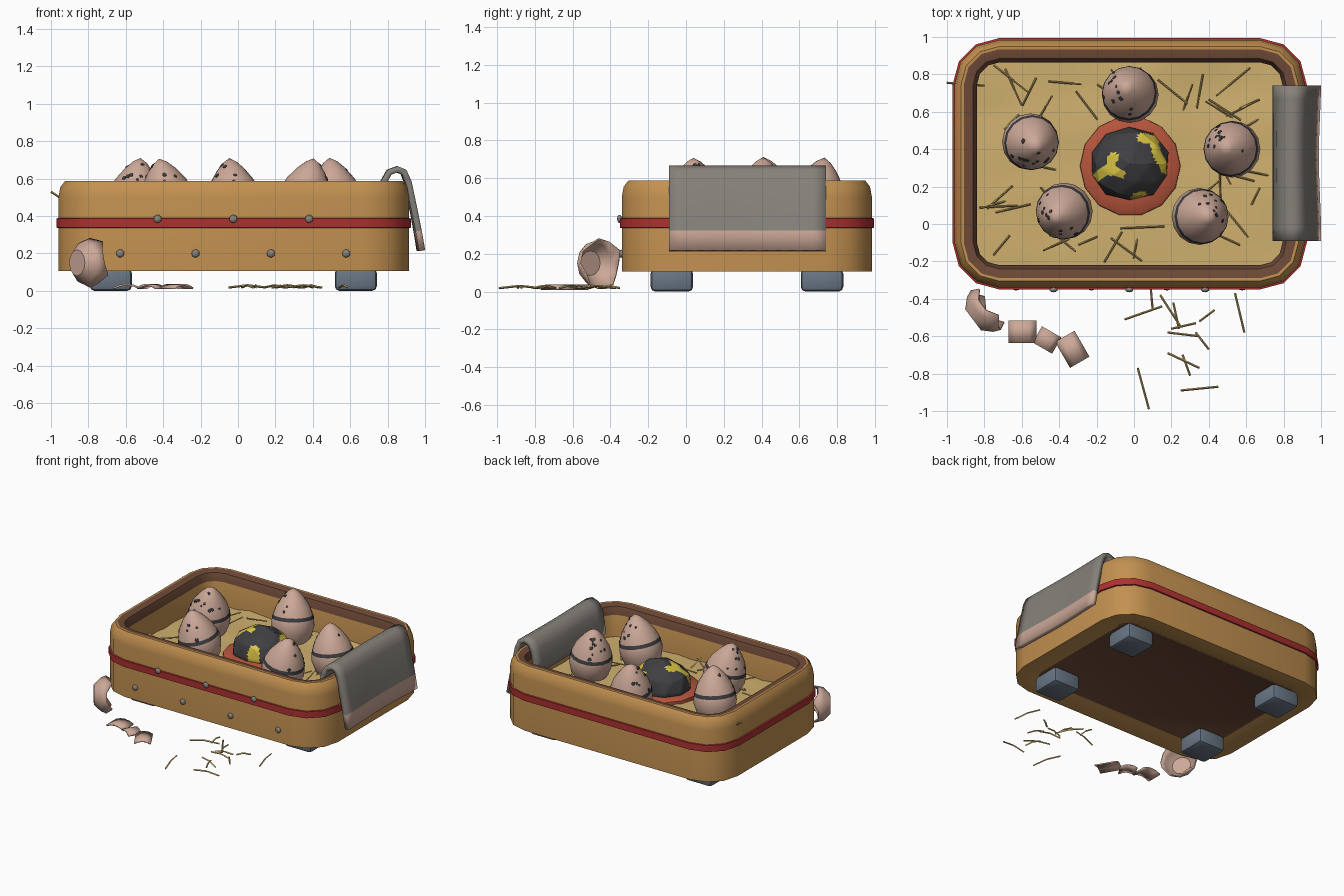
import bpy, bmesh, math, random
from mathutils import Vector, Matrix

random.seed(7)
if "Cube" in bpy.data.objects:
    bpy.data.objects.remove(bpy.data.objects["Cube"])


def material(name, *rgb):
    mat = bpy.data.materials.new(name)
    mat.use_nodes = True
    mat.diffuse_color = (*rgb, 1)
    mat.node_tree.nodes["Principled BSDF"].inputs["Base Color"].default_value = (*rgb, 1)
    return mat


wood = material("tan wood", .54, .28, .08)
red = material("red band", .42, .03, .03)
brown = material("brown rim", .16, .07, .04)
straw = material("straw", .63, .44, .16)
shell = material("pale pink shell", .60, .39, .31)
dark = material("charcoal", .05, .05, .056)
yellow = material("yellow patch", .72, .57, .06)
clay = material("terracotta", .47, .09, .045)
grey = material("grey cloth", .24, .22, .195)
slate = material("slate blue", .14, .18, .23)


def finish(name, bm, mats, angle=None):
    bmesh.ops.recalc_face_normals(bm, faces=bm.faces)
    mesh = bpy.data.meshes.new(name)
    bm.to_mesh(mesh)
    bm.free()
    obj = bpy.data.objects.new(name, mesh)
    bpy.context.collection.objects.link(obj)
    for m in mats:
        mesh.materials.append(m)
    if angle:
        bpy.ops.object.select_all(action='DESELECT')
        obj.select_set(True)
        bpy.context.view_layer.objects.active = obj
        bpy.ops.object.shade_smooth_by_angle(angle=math.radians(angle))
    return obj


def bridge(bm, a, b, index=0):
    for i in range(len(a)):
        j = (i + 1) % len(a)
        bm.faces.new((a[i], a[j], b[j], b[i])).material_index = index


def rounded_loop(bm, inset, z, steps=3):
    hx, hy, r = .937 - inset, .662 - inset, max(.24 - inset, .06)
    loop = []
    for quarter, (sx, sy) in enumerate([(1, 1), (-1, 1), (-1, -1), (1, -1)]):
        for k in range(steps + 1):
            a = (quarter + k / steps) * math.pi / 2
            loop.append(bm.verts.new((-.023 + sx * (hx - r) + r * math.cos(a),
                                      .322 + sy * (hy - r) + r * math.sin(a), z)))
    return loop


def lathe(bm, profile, sides, indices=None):
    rings = [[bm.verts.new((r * math.cos(t), r * math.sin(t), z))
              for t in (math.tau * i / sides for i in range(sides))] for r, z in profile]
    for k in range(len(rings) - 1):
        bridge(bm, rings[k], rings[k + 1], indices[k] if indices else 0)
    return rings


def stick(bm, a, b, radius=.006):
    a, b = Vector(a), Vector(b)
    turn = (b - a).to_track_quat('Z', 'Y').to_matrix().to_4x4()
    bmesh.ops.create_cone(bm, cap_ends=True, segments=4, radius1=radius, radius2=radius,
                          depth=(b - a).length, matrix=Matrix.Translation((a + b) / 2) @ turn)


# Wooden crate: one section swept round a rounded rectangle
bm = bmesh.new()
section = [(.16, .12, 0), (.13, .105, 0), (0, .105, 0), (0, .50, 0), (.01, .555, 0), (.035, .587, 0),
           (.05, .587, 1), (.10, .577, 1), (.12, .52, 0), (.12, .28, 0)]
loops = [rounded_loop(bm, inset, z) for inset, z, _ in section]
for k in range(len(loops) - 1):
    bridge(bm, loops[k], loops[k + 1], section[k][2])
bm.faces.new(loops[0]).material_index = 1
finish("crate", bm, [wood, brown], 35)

# Red band round the crate
bm = bmesh.new()
loops = [rounded_loop(bm, *p) for p in [(.005, .335), (-.01, .338), (-.01, .387), (.005, .39)]]
for k in range(3):
    bridge(bm, loops[k], loops[k + 1])
finish("red_band", bm, [red], 35)

# Front studs, on the band and below it
bm = bmesh.new()
studs = [(-.43 + .405 * i, .385, -.352) for i in range(3)] + [(-.63 + .403 * i, .2, -.342) for i in range(4)]
for x, z, y in studs:
    bmesh.ops.create_icosphere(bm, subdivisions=2, radius=.022,
                               matrix=Matrix.Translation((x, y, z)) @ Matrix.Diagonal((1, .6, 1, 1)))
finish("studs", bm, [grey], 50)

# Feet
for side, x in (("right", -.68), ("left", .63)):
    for end, y in (("front", -.075), ("back", .72)):
        bm = bmesh.new()
        bmesh.ops.create_cube(bm, matrix=Matrix.Translation((x, y, .06)) @ Matrix.Diagonal((.225, .225, .12, 1)))
        bmesh.ops.bevel(bm, geom=bm.edges[:], offset=.025, segments=2, affect='EDGES', profile=.5)
        finish(f"{end}_{side}_foot", bm, [slate], 30)

# Uneven straw bed
bm = bmesh.new()
bmesh.ops.create_grid(bm, x_segments=14, y_segments=10, size=1,
                      matrix=Matrix.Translation((-.025, .32, .35)) @ Matrix.Diagonal((.83, .555, 1, 1)))
for v in bm.verts:
    v.co.z += random.uniform(-.012, .012)
finish("straw_bed", bm, [straw], 60)

# Loose stalks in the crate, kept clear of the middle
bm = bmesh.new()
while len(bm.faces) < 55 * 6:
    x, y = random.uniform(-.75, .70), random.uniform(-.14, .79)
    if math.hypot((x + .02) / 1.4, y - .32) < .32:
        continue
    t, half = random.uniform(0, math.pi), random.uniform(.05, .12)
    dx, dy, lift = half * math.cos(t), half * math.sin(t), random.uniform(-.03, .03)
    stick(bm, (x - dx, y - dy, .37 - lift), (x + dx, y + dy, .37 + lift), .005)
stick(bm, (-1, .755, .53), (-.8, .74, .4))
finish("crate_stalks", bm, [straw])

# Stalks spilled on the ground
bm = bmesh.new()
spilled = [(-.05, -.51, .15, -.44), (.09, -.35, .10, -.46), (.14, -.38, .25, -.55), (.21, -.42, .24, -.56),
           (.2, -.56, .33, -.53), (.35, -.52, .43, -.46), (.18, -.58, .35, -.6), (.33, -.58, .4, -.67),
           (.18, -.69, .35, -.77), (.26, -.7, .3, -.81), (.25, -.89, .45, -.87), (.02, -.77, .08, -.99),
           (.54, -.37, .59, -.58)]
for x1, y1, x2, y2 in spilled:
    middle = ((x1 + x2) / 2, (y1 + y2) / 2, .03)
    stick(bm, (x1, y1, .018), middle)
    stick(bm, middle, (x2, y2, .018))
finish("spilled_stalks", bm, [straw])

# Speckled eggs: centre and lean of the tip
egg_profile = [(.001, -.16), (.08, -.145), (.13, -.08), (.152, 0), (.148, .052), (.14, .077),
               (.119, .135), (.075, .2), (.038, .24), (.001, .264)]
eggs = [(-.555, .44, .04, -.03), (-.37, .07, -.06, -.04), (-.02, .69, -.03, .05),
        (.35, .04, .065, 0), (.525, .40, -.04, .01)]
for number, (x, y, lean_x, lean_y) in enumerate(eggs):
    bm = bmesh.new()
    lathe(bm, egg_profile, 16, [0, 0, 0, 0, 1, 0, 0, 0, 0])
    bmesh.ops.remove_doubles(bm, verts=bm.verts, dist=.003)
    focus = random.uniform(0, math.tau)
    for _ in range(12):
        k = random.choice((5, 6, 6, 7))
        (r1, z1), (r2, z2) = egg_profile[k], egg_profile[k + 1]
        f, t = random.uniform(.1, .9), focus + random.gauss(0, 1)
        r, z = r1 + (r2 - r1) * f, z1 + (z2 - z1) * f
        normal = Vector(((z2 - z1) * math.cos(t), (z2 - z1) * math.sin(t), r1 - r2))
        place = Matrix.Translation((r * math.cos(t), r * math.sin(t), z))
        place = place @ normal.to_track_quat('Z', 'Y').to_matrix().to_4x4()
        spot = bmesh.ops.create_icosphere(bm, subdivisions=1, radius=random.uniform(.009, .015),
                                          matrix=place @ Matrix.Diagonal((1, 1, .35, 1)))
        for v in spot["verts"]:
            for face in v.link_faces:
                face.material_index = 1
    egg = finish(f"speckled_egg_{number + 1}", bm, [shell, dark], 40)
    egg.location = (x, y, .45)
    egg.rotation_mode = 'QUATERNION'
    egg.rotation_quaternion = Vector((0, 0, 1)).rotation_difference(Vector((lean_x, lean_y, .3)))

# Terracotta ring under the dark egg
bm = bmesh.new()
lathe(bm, [(.27, .33), (.268, .37), (.255, .38), (.17, .385), (.15, .34)], 14)
finish("nest_ring", bm, [clay], 40).location = (-.02, .31, 0)

# Dark faceted egg with yellow patches along short strokes (two ends, lowest height)
bm = bmesh.new()
bmesh.ops.create_icosphere(bm, subdivisions=2, radius=1)
for v in bm.verts:
    v.co *= random.uniform(.95, 1.04)
bmesh.ops.subdivide_edges(bm, edges=bm.edges[:], cuts=5, use_grid_fill=True)
bmesh.ops.transform(bm, verts=bm.verts, matrix=Matrix.Translation((-.025, .32, .40)) @ Matrix.Diagonal((.215, .2, .18, 1)))
strokes = [(-.21, .24, -.14, .29), (-.14, .29, -.11, .36), (-.14, .29, -.07, .27),
           (.04, .46, .12, .45), (.1, .45, .12, .38), (.12, .38, .17, .29), (.01, .14, .05, .15)]
for face in bm.faces:
    c = face.calc_center_median()
    for x1, y1, x2, y2 in strokes:
        a, d = Vector((x1, y1)), Vector((x2 - x1, y2 - y1))
        f = min(1, max(0, (c.xy - a).dot(d) / d.length_squared))
        if c.z > .38 and (c.xy - a - d * f).length < .025:
            face.material_index = 1
finish("dark_egg", bm, [dark, yellow], 25)

# Cloth draped over the left wall, with a pale hem
bm = bmesh.new()
drape = [(.758, .42), (.764, .5), (.78, .585), (.808, .635), (.85, .65), (.885, .635),
         (.908, .58), (.945, .4), (.96, .32), (.978, .215)]
rows = []
for j in range(13):
    y, wave = -.09 + .83 * j / 12, .007 * math.cos(math.tau * j / 13)
    rows.append([bm.verts.new((x + wave * k / len(drape), y, z)) for k, (x, z) in enumerate(drape)])
for j in range(12):
    for k in range(len(drape) - 1):
        face = bm.faces.new((rows[j][k], rows[j][k + 1], rows[j + 1][k + 1], rows[j + 1][k]))
        face.material_index = 1 if k == len(drape) - 2 else 0
cloth = finish("draped_cloth", bm, [grey, shell], 50)
thick = cloth.modifiers.new("thickness", 'SOLIDIFY')
thick.thickness, thick.offset = .034, 0

# Broken half shell with a jagged rim
bm = bmesh.new()
rings = lathe(bm, [(.068, -.09), (.112, -.045), (.128, 0)], 12)
bm.faces.new(rings[0])
for i, v in enumerate(rings[-1]):
    v.co.z += .03 if i % 3 == 1 else -.008
half = finish("broken_shell", bm, [shell], 35)
half.location = (-.785, -.455, .15)
half.rotation_euler = Vector((.8, .6, 0)).to_track_quat('Z', 'Y').to_euler()
thick = half.modifiers.new("thickness", 'SOLIDIFY')
thick.thickness, thick.offset = .01, 0

# Arched shell shards
for number, (x, y, sx, sy, turn) in enumerate([(-.595, -.575, .15, .12, 0), (-.465, -.62, .12, .10, -30),
                                               (-.33, -.67, .12, .16, 30)]):
    bm = bmesh.new()
    bmesh.ops.create_grid(bm, x_segments=4, y_segments=1, size=.5, matrix=Matrix.Diagonal((sx, sy, 1, 1)))
    for v in bm.verts:
        v.co.z = .038 - .02 * (2 * v.co.x / sx) ** 2
    shard = finish(f"shell_shard_{number + 1}", bm, [shell], 40)
    shard.location = (x, y, 0)
    shard.rotation_euler.z = math.radians(turn)
    shard.modifiers.new("thickness", 'SOLIDIFY').thickness = .01
